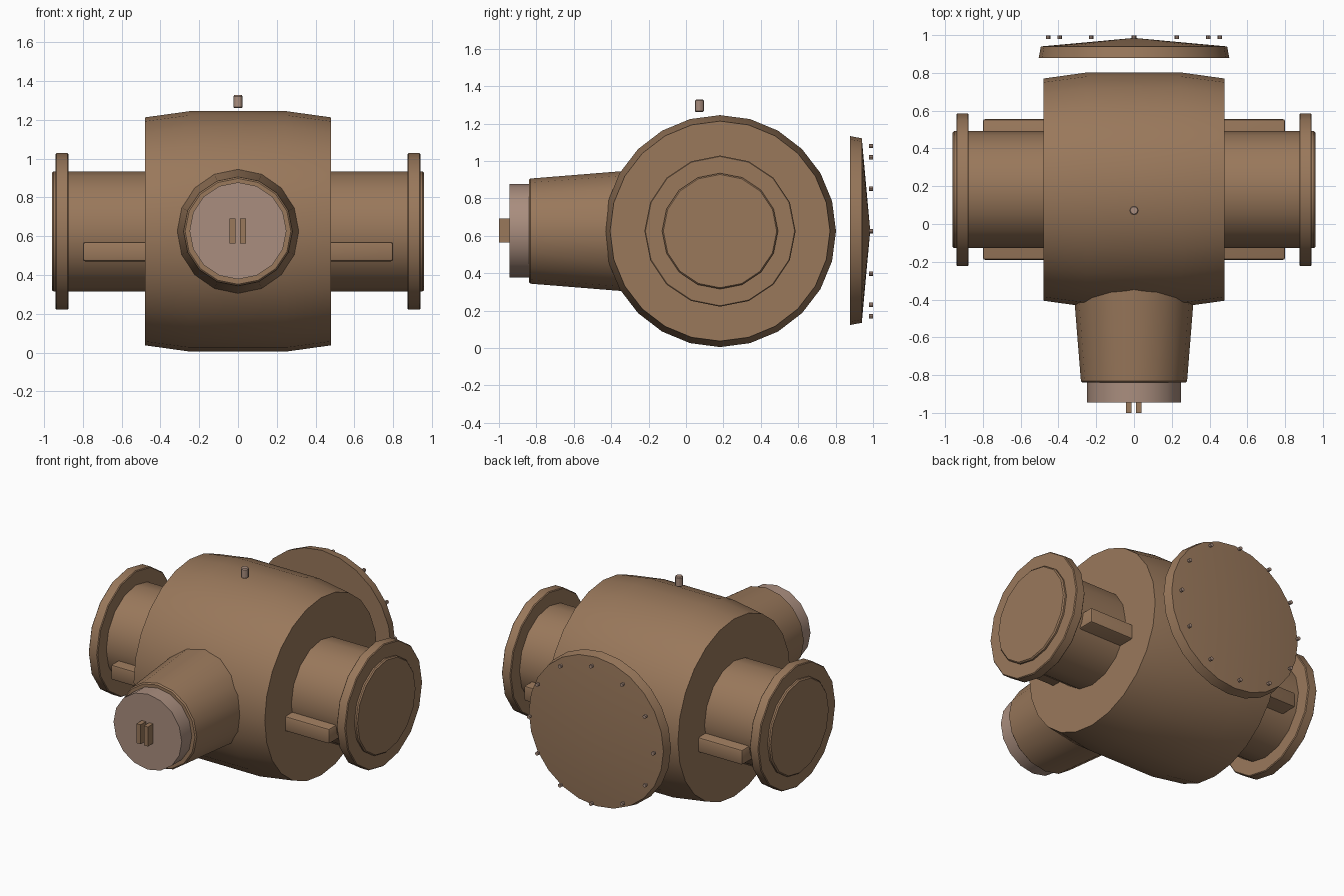
import bpy
import bmesh
import math
from mathutils import Vector

if "Cube" in bpy.data.objects:
    bpy.data.objects.remove(bpy.data.objects["Cube"])

CZ = 0.625   # height of all the main axes
CY = 0.182   # depth of the cross axis


def material(name, rgb):
    m = bpy.data.materials.new(name)
    m.diffuse_color = (*rgb, 1.0)
    m.use_nodes = True
    m.node_tree.nodes["Principled BSDF"].inputs["Base Color"].default_value = m.diffuse_color
    return m


BROWN = material("bronze brown", (0.32, 0.188, 0.105))
PALE = material("pale copper", (0.40, 0.27, 0.21))


def finish(name, bm, mat, smooth=True):
    bmesh.ops.recalc_face_normals(bm, faces=bm.faces)
    mesh = bpy.data.meshes.new(name)
    bm.to_mesh(mesh)
    bm.free()
    ob = bpy.data.objects.new(name, mesh)
    bpy.context.collection.objects.link(ob)
    mesh.materials.append(mat)
    if smooth:
        bpy.ops.object.select_all(action='DESELECT')
        ob.select_set(True)
        bpy.context.view_layer.objects.active = ob
        bpy.ops.object.shade_smooth_by_angle(angle=math.radians(30))
    return ob


def lathe(name, profile, origin, axis, sides, mat):
    """Closed solid of revolution; profile is (distance along axis, radius)."""
    a = "xyz".index(axis)
    u, v = [i for i in range(3) if i != a]
    bm = bmesh.new()
    rings = []
    for d, r in profile:
        ring = []
        for i in range(sides if r > 0 else 1):
            t = 2 * math.pi * i / sides
            p = Vector(origin)
            p[a] += d
            p[u] += r * math.cos(t)
            p[v] += r * math.sin(t)
            ring.append(bm.verts.new(p))
        rings.append(ring)
    for r0, r1 in zip(rings, rings[1:]):
        for i in range(sides):
            j = (i + 1) % sides
            if len(r1) == 1:
                bm.faces.new((r0[i], r0[j], r1[0]))
            else:
                bm.faces.new((r0[i], r0[j], r1[j], r1[i]))
    for ring in (rings[0], rings[-1]):
        if len(ring) > 1:
            bm.faces.new(ring)
    return finish(name, bm, mat)


def box(name, lo, hi, mat, bevel=0.0):
    bm = bmesh.new()
    bmesh.ops.create_cube(bm, size=1)
    for vert in bm.verts:
        vert.co = [l + (c + 0.5) * (h - l) for c, l, h in zip(vert.co, lo, hi)]
    if bevel:
        bmesh.ops.bevel(bm, geom=bm.edges[:], offset=bevel, segments=2,
                        profile=0.5, affect='EDGES')
    return finish(name, bm, mat, smooth=bevel > 0)


# Main drum with tapered shoulders
lathe("body_drum", [(-0.48, 0.588), (-0.25, 0.62), (0.25, 0.62), (0.48, 0.588)],
      (0, CY, CZ), "x", 24, BROWN)

# Cross pipe through the drum, with a flange at each end
lathe("cross_pipe", [(-0.96, 0.303), (-0.952, 0.31), (0.952, 0.31), (0.96, 0.303)],
      (0, CY, CZ), "x", 16, BROWN)
for side, s in (("left", -1), ("right", 1)):
    lathe(side + "_flange",
          [(-0.033, 0.399), (-0.028, 0.404), (0.028, 0.404), (0.033, 0.399)],
          (s * 0.908, CY, CZ), "x", 16, BROWN)

# Side fins on both sides of the pipe
box("side_fins", (-0.8, -0.19, 0.47), (0.8, 0.555, 0.57), BROWN, 0.012)

# Front nozzle, its pale cap and two small bars
lathe("front_nozzle", [(0.0, 0.348), (-0.832, 0.281), (-0.84, 0.273)],
      (0, 0, CZ), "y", 16, BROWN)
lathe("nozzle_cap", [(-0.8, 0.25), (-0.945, 0.25)], (0, 0, CZ + 0.003), "y", 16, PALE)
for side, x in (("left", -0.028), ("right", 0.026)):
    box(side + "_cap_bar", (x - 0.015, -1.0, 0.563), (x + 0.015, -0.93, 0.692), BROWN)

# Small pin over the drum
lathe("top_pin", [(1.262, 0.019), (1.267, 0.024), (1.322, 0.024), (1.328, 0.019)],
      (0, 0.072, 0), "z", 12, PALE)

# Rear shield: shallow cone on a rim, with a ring of bolts
lathe("rear_shield", [(0.878, 0.505), (0.94, 0.493), (0.985, 0.0)],
      (0, 0, CZ + 0.003), "y", 24, BROWN)
for i in range(12):
    t = i * math.pi / 6
    lathe("shield_bolt_%02d" % (i + 1), [(0.979, 0.012), (0.999, 0.012)],
          (0.455 * math.cos(t), 0, CZ + 0.455 * math.sin(t)), "y", 8, PALE)
